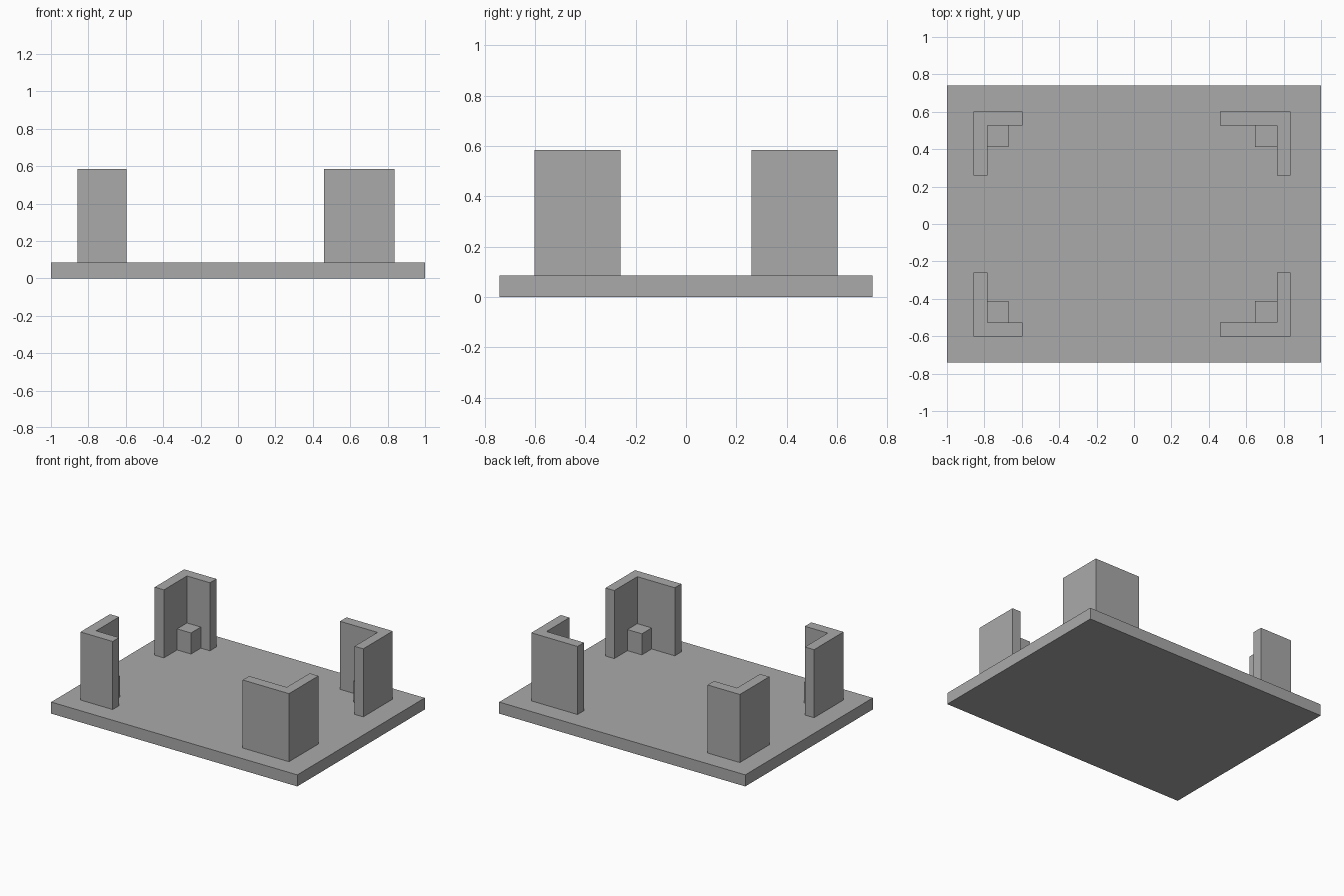
import bpy
import bmesh

cube = bpy.data.objects.get("Cube")
if cube:
    bpy.data.objects.remove(cube, do_unlink=True)

grey = bpy.data.materials.new("plain_grey")
grey.use_nodes = True
colour = (0.4, 0.4, 0.4, 1)
grey.diffuse_color = colour
grey.node_tree.nodes["Principled BSDF"].inputs["Base Color"].default_value = colour

BASE_TOP, POST_TOP, BLOCK_TOP = 0.085, 0.585, 0.24


def prism(name, outline, bottom, top):
    """Extrude a flat outline between two heights."""
    bm = bmesh.new()
    face = bm.faces.new([bm.verts.new((x, y, bottom)) for x, y in outline])
    new = bmesh.ops.extrude_face_region(bm, geom=[face])["geom"]
    verts = [v for v in new if isinstance(v, bmesh.types.BMVert)]
    bmesh.ops.translate(bm, verts=verts, vec=(0, 0, top - bottom))
    bmesh.ops.recalc_face_normals(bm, faces=bm.faces)
    mesh = bpy.data.meshes.new(name)
    bm.to_mesh(mesh)
    bm.free()
    mesh.materials.append(grey)
    obj = bpy.data.objects.new(name, mesh)
    bpy.context.collection.objects.link(obj)
    return obj


def rectangle(x0, y0, x1, y1):
    return [(x0, y0), (x1, y0), (x1, y1), (x0, y1)]


# Base plate
prism("base_plate", rectangle(-1, -0.74, 1, 0.74), 0, BASE_TOP)

# Corner brackets and the small support block inside each one
OUT_Y, IN_Y, BLOCK_Y, END_Y = 0.602, 0.527, 0.413, 0.26
sides = {
    "right": (-0.859, -0.784, -0.671, -0.597),
    "left": (0.836, 0.765, 0.648, 0.46),
}
for side, (out_x, in_x, block_x, end_x) in sides.items():
    for end, s in (("front", -1), ("back", 1)):
        corner = [(out_x, s * OUT_Y), (end_x, s * OUT_Y), (end_x, s * IN_Y),
                  (in_x, s * IN_Y), (in_x, s * END_Y), (out_x, s * END_Y)]
        prism(f"{end}_{side}_bracket", corner, BASE_TOP, POST_TOP)
        block = rectangle(in_x, s * IN_Y, block_x, s * BLOCK_Y)
        prism(f"{end}_{side}_support_block", block, BASE_TOP, BLOCK_TOP)
